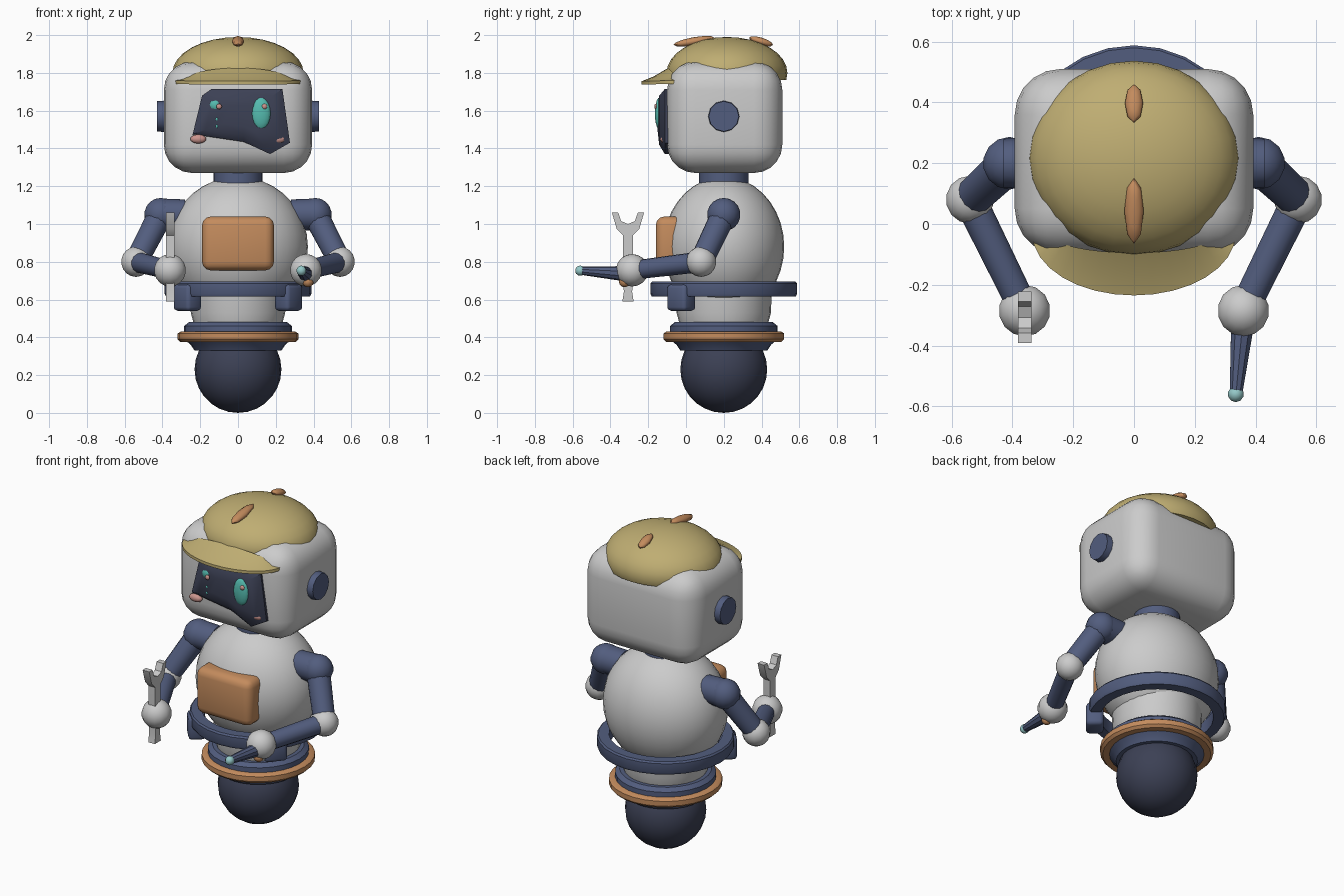
import bpy, bmesh
from math import pi, sin, cos, radians
from mathutils import Vector, Matrix

if "Cube" in bpy.data.objects:
    bpy.data.objects.remove(bpy.data.objects["Cube"])

MATS = {}
COLORS = {
    "navy": (0.085, 0.11, 0.21), "dark": (0.045, 0.052, 0.09), "gold": (0.52, 0.42, 0.17),
    "orange": (0.55, 0.26, 0.11), "teal": (0.09, 0.5, 0.43), "pink": (0.6, 0.3, 0.27),
    "cyan": (0.3, 0.58, 0.58),
}
CY = 0.2  # the torso axis sits behind the origin


def finish(bm, name, color=None, angle=35):
    bmesh.ops.recalc_face_normals(bm, faces=bm.faces)
    me = bpy.data.meshes.new(name)
    bm.to_mesh(me)
    bm.free()
    ob = bpy.data.objects.new(name, me)
    bpy.context.collection.objects.link(ob)
    if color:
        if color not in MATS:
            MATS[color] = bpy.data.materials.new(color)
            MATS[color].diffuse_color = (*COLORS[color], 1)
        me.materials.append(MATS[color])
    bpy.ops.object.select_all(action='DESELECT')
    ob.select_set(True)
    bpy.context.view_layer.objects.active = ob
    bpy.ops.object.shade_smooth_by_angle(angle=radians(angle))
    return ob


def ball(name, loc, size, color=None, tilt=0, seg=16):
    r = (size,) * 3 if isinstance(size, float) else size
    bm = bmesh.new()
    mat = Matrix.Translation(loc) @ Matrix.Rotation(tilt, 4, 'X') @ Matrix.Diagonal((*r, 1))
    bmesh.ops.create_uvsphere(bm, u_segments=seg, v_segments=seg // 2 + 2, radius=1, matrix=mat)
    return finish(bm, name, color, 60)


def rod(name, a, b, r1, r2, color=None, seg=14):
    a, b = Vector(a), Vector(b)
    bm = bmesh.new()
    mat = Matrix.Translation((a + b) / 2) @ (b - a).to_track_quat('Z', 'Y').to_matrix().to_4x4()
    bmesh.ops.create_cone(bm, cap_ends=True, segments=seg, radius1=r1, radius2=r2,
                          depth=(b - a).length, matrix=mat)
    return finish(bm, name, color)


def box(name, loc, size, bevel, color=None, turn=0, segs=3):
    bm = bmesh.new()
    mat = Matrix.Translation(loc) @ Matrix.Rotation(turn, 4, 'Z') @ Matrix.Diagonal((*size, 1))
    bmesh.ops.create_cube(bm, size=1, matrix=mat)
    bmesh.ops.bevel(bm, geom=bm.edges[:], offset=bevel, segments=segs, profile=0.5, affect='EDGES')
    return finish(bm, name, color, 50)


def lathe(name, profile, color=None, seg=28, closed=False):
    """Spin (radius, z) points around the torso axis."""
    bm = bmesh.new()
    rings = [[bm.verts.new((r * cos(2 * pi * i / seg), CY + r * sin(2 * pi * i / seg), z))
              for i in range(seg)] for r, z in profile]
    pairs = list(zip(rings, rings[1:])) + ([(rings[-1], rings[0])] if closed else [])
    for p, q in pairs:
        for i in range(seg):
            j = (i + 1) % seg
            bm.faces.new((p[i], p[j], q[j], q[i]))
    if not closed:
        bm.faces.new(rings[0])
        bm.faces.new(rings[-1])
    return finish(bm, name, color)


# wheel ball and collar
ball("wheel_ball", (0, CY, 0.23), 0.23, "dark", seg=24)
lathe("collar", [(0.23, 0.33), (0.25, 0.36), (0.285, 0.39), (0.285, 0.46), (0.26, 0.48)], "navy")
lathe("collar_ring", [(0.25, 0.375), (0.305, 0.375), (0.32, 0.39), (0.32, 0.42), (0.305, 0.43),
                      (0.25, 0.43)], "orange", closed=True)

# torso
lathe("waist", [(0.235, 0.475), (0.25, 0.53), (0.255, 0.7)])
ball("torso", (0, CY, 0.88), (0.37, 0.32, 0.37), seg=32)
box("chest_panel", (0, -0.08, 0.897), (0.38, 0.16, 0.285), 0.045, "orange")

# belt with two pouches
lathe("belt", [(0.32, 0.615), (0.38, 0.615), (0.388, 0.63), (0.388, 0.685), (0.38, 0.695),
               (0.32, 0.695)], "navy", closed=True)
for s, side in ((1, "right"), (-1, "left")):
    a = radians(50)
    box("pouch_" + side, (s * 0.35 * sin(a), CY - 0.35 * cos(a), 0.61), (0.13, 0.1, 0.14),
        0.02, "navy", s * a, 2)

# neck and head
lathe("neck", [(0.13, 1.2), (0.13, 1.3)], "navy")
box("head", (0, 0.205, 1.565), (0.785, 0.61, 0.59), 0.15, segs=5)
for s, side in ((1, "right"), (-1, "left")):
    rod("ear_" + side, (s * 0.36, CY, 1.57), (s * 0.43, CY, 1.57), 0.085, 0.08, "navy", 12)

# face screen: bulged plate
outline = [(-0.19, 1.68), (-0.14, 1.715), (0.235, 1.715), (0.275, 1.43), (0.17, 1.37),
           (0.03, 1.435), (-0.24, 1.475)]
bm = bmesh.new()
rings = []
for y, k in ((-0.05, 1.0), (-0.112, 1.0), (-0.142, 0.75), (-0.15, 0.4)):
    rings.append([bm.verts.new((0.03 + (x - 0.03) * k, y, 1.57 + (z - 1.57) * k)) for x, z in outline])
for p, q in zip(rings, rings[1:]):
    for i in range(len(p)):
        j = (i + 1) % len(p)
        bm.faces.new((p[i], p[j], q[j], q[i]))
bm.faces.new(rings[0])
bm.faces.new(rings[-1])
finish(bm, "face_screen", "dark")

# eyes and cheeks
ball("eye_right", (0.122, -0.14, 1.585), (0.052, 0.025, 0.085), "teal")
ball("eye_left", (-0.118, -0.13, 1.63), (0.038, 0.02, 0.034), "teal", seg=8)
for i, z in enumerate((1.555, 1.518)):
    ball(f"eye_left_chip_{i}", (-0.112, -0.14, z), (0.01, 0.01, 0.012), "teal", seg=6)
for s, side in ((1, "right"), (-1, "left")):
    ball("eye_glint_" + side, (0.02 + s * 0.12, -0.158, 1.622), (0.015, 0.01, 0.015), "pink", seg=8)
    ball("cheek_" + side, (s * 0.21, -0.115, 1.45), (0.045, 0.022, 0.024), "pink", seg=10)

# cap: dome closed below, brim drooping at the front, stripe
bm = bmesh.new()
bmesh.ops.create_uvsphere(bm, u_segments=28, v_segments=16, radius=1)
cut = bmesh.ops.bisect_plane(bm, geom=bm.verts[:] + bm.edges[:] + bm.faces[:], dist=1e-5,
                             plane_co=(0, 0, -0.2), plane_no=(0, 0, -1), clear_outer=True)
bmesh.ops.holes_fill(bm, edges=[e for e in bm.edges if e.is_boundary])
bmesh.ops.transform(bm, verts=bm.verts, matrix=Matrix.Translation((0, 0.217, 1.8))
                    @ Matrix.Diagonal((0.347, 0.32, 0.19, 1)))
finish(bm, "cap_dome", "gold", 45)

bm = bmesh.new()
N = 16
rows = []
for k, z in ((1.0, 1.75), (0.75, 1.775), (0.45, 1.82)):
    for dz in (0.006, -0.012):
        rows.append([bm.verts.new((0.335 * cos(pi * i / N) * (0.7 + 0.3 * k),
                                   -0.03 - (0.205 * k - 0.05 * (1 - k)) * sin(pi * i / N),
                                   1.755 + (z - 1.755) * sin(pi * i / N) + dz))
                     for i in range(N + 1)])
order = [rows[i] for i in (0, 2, 4, 5, 3, 1)]
for p, q in zip(order, order[1:] + order[:1]):
    for i in range(N):
        bm.faces.new((p[i], p[i + 1], q[i + 1], q[i]))
bm.faces.new([r[0] for r in order])
bm.faces.new([r[-1] for r in order])
finish(bm, "cap_brim", "gold", 45)

ball("cap_stripe_front", (0, 0.043, 1.967), (0.032, 0.11, 0.022), "orange", 0.17, 8)
ball("cap_stripe_back", (0, 0.397, 1.967), (0.03, 0.066, 0.02), "orange", -0.3, 8)

# arms
for s, side in ((1, "right"), (-1, "left")):
    shoulder, elbow, hand = (s * 0.41, CY, 1.05), (s * 0.54, 0.08, 0.8), (s * 0.36, -0.285, 0.755)
    rod("shoulder_joint_" + side, (s * 0.28, CY, 1.05), shoulder, 0.08, 0.085, "navy")
    ball("shoulder_" + side, shoulder, 0.088, "navy", seg=14)
    rod("upper_arm_" + side, shoulder, elbow, 0.068, 0.062, "navy")
    ball("elbow_" + side, elbow, 0.08, seg=14)
    rod("forearm_" + side, elbow, hand, 0.055, 0.05, "navy")
    ball("hand_" + side, hand, 0.086, seg=14)

# probe in the right hand
rod("probe", (0.36, -0.3, 0.735), (0.336, -0.555, 0.753), 0.042, 0.022, "navy", 10)
ball("probe_tip", (0.335, -0.56, 0.753), 0.027, "cyan", seg=10)
ball("probe_grip", (0.37, -0.325, 0.695), 0.03, "orange", seg=8)

# wrench in the left hand: extruded (y, z) outline
half = [(0.03, 0.59), (0.022, 0.64), (0.026, 0.72), (0.026, 0.94), (0.06, 0.975), (0.085, 1.06),
        (0.052, 1.06), (0.036, 1.015)]
pts = half + [(0, 1.0)] + [(-y, z) for y, z in reversed(half)]
bm = bmesh.new()
face = bm.faces.new([bm.verts.new((-0.382, -0.307 + y, z)) for y, z in pts])
ext = bmesh.ops.extrude_face_region(bm, geom=[face])
bmesh.ops.translate(bm, vec=(0.045, 0, 0), verts=[v for v in ext["geom"] if isinstance(v, bmesh.types.BMVert)])
finish(bm, "wrench", None, 30)

for m in bpy.data.materials:
    if m.users and not m.is_grease_pencil:
        m.use_nodes = True
        m.node_tree.nodes["Principled BSDF"].inputs["Base Color"].default_value = m.diffuse_color
